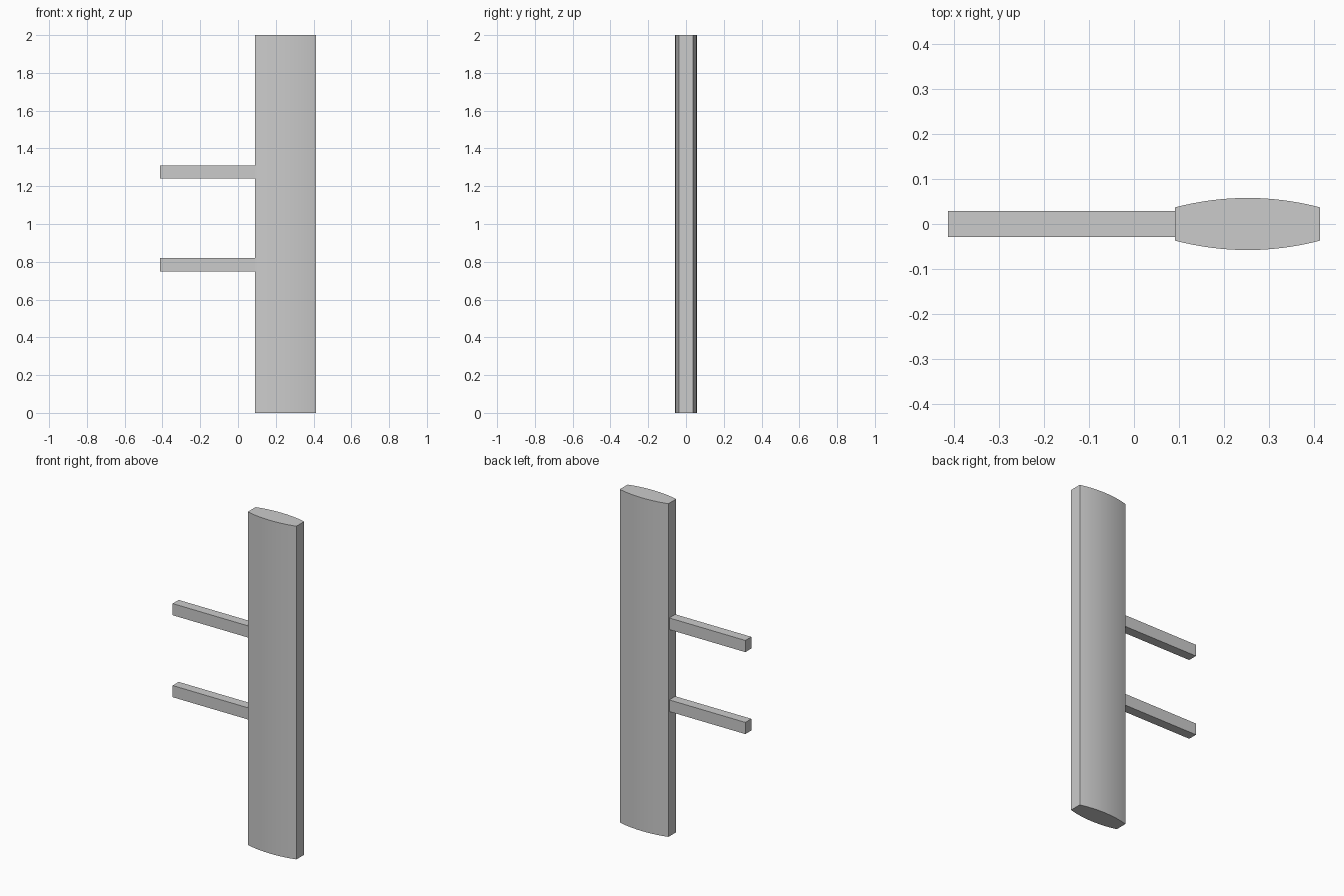
import bpy, bmesh

if "Cube" in bpy.data.objects:
    bpy.data.objects.remove(bpy.data.objects["Cube"])

X0, X1 = 0.091, 0.414        # panel edges in x
EDGE, BULGE = 0.037, 0.058   # half thickness at the edges and in the middle
SEG = 16


def finish(name, bm):
    bmesh.ops.recalc_face_normals(bm, faces=bm.faces)
    mesh = bpy.data.meshes.new(name)
    bm.to_mesh(mesh)
    bm.free()
    obj = bpy.data.objects.new(name, mesh)
    bpy.context.collection.objects.link(obj)
    return obj


# Tall handle panel: lens-shaped profile with blunt edges, extruded upward
side = []
for i in range(SEG + 1):
    t = 2 * i / SEG - 1
    x = (X0 + X1) / 2 + t * (X1 - X0) / 2
    side.append((x, EDGE + (BULGE - EDGE) * (1 - t * t)))
profile = [(x, -y) for x, y in side] + side[::-1]

bm = bmesh.new()
face = bm.faces.new([bm.verts.new((x, y, 0)) for x, y in profile])
ext = bmesh.ops.extrude_face_region(bm, geom=[face], use_keep_orig=True)
top = [v for v in ext["geom"] if isinstance(v, bmesh.types.BMVert)]
bmesh.ops.translate(bm, verts=top, vec=(0, 0, 2))
panel = finish("handle_panel", bm)

bpy.context.view_layer.objects.active = panel
panel.select_set(True)
bpy.ops.object.shade_smooth_by_angle(angle=0.35)

# Two square mounting bars reaching out from the panel edge
for name, z in (("lower_mounting_bar", 0.784), ("upper_mounting_bar", 1.276)):
    bm = bmesh.new()
    bmesh.ops.create_cube(bm, size=1)
    bmesh.ops.scale(bm, verts=bm.verts, vec=(X0 + 0.414, 0.057, 0.07))
    bmesh.ops.translate(bm, verts=bm.verts, vec=((X0 - 0.414) / 2, 0, z))
    finish(name, bm)
